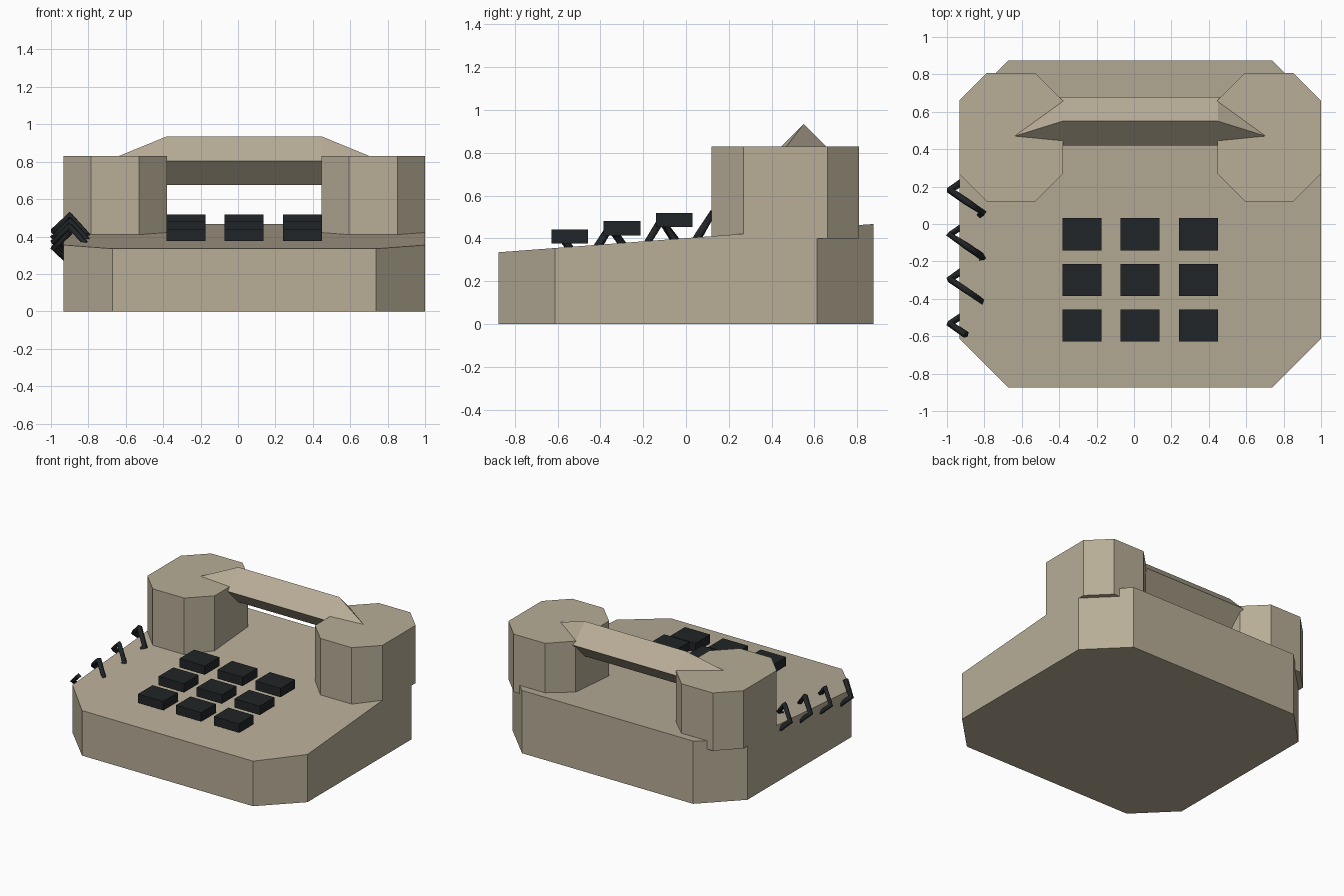
import bpy, math

if "Cube" in bpy.data.objects:
    bpy.data.objects.remove(bpy.data.objects["Cube"])

CX = 0.033  # middle of the telephone body; the cord sticks out to the left


def material(name, rgb):
    m = bpy.data.materials.new(name)
    m.diffuse_color = (*rgb, 1)
    m.use_nodes = True
    m.node_tree.nodes["Principled BSDF"].inputs["Base Color"].default_value = m.diffuse_color
    return m


tan = material("tan_plastic", (0.48, 0.42, 0.31))
black = material("black_plastic", (0.015, 0.018, 0.02))


def mesh_object(name, verts, faces, mat):
    me = bpy.data.meshes.new(name)
    me.from_pydata(verts, [], faces)
    me.materials.append(mat)
    ob = bpy.data.objects.new(name, me)
    bpy.context.collection.objects.link(ob)
    return ob


def loft(name, rings, mat):
    """Skin equal-sized rings of points and cap both ends."""
    n = len(rings[0])
    verts = [p for r in rings for p in r]
    faces = [(k*n + i, k*n + (i+1) % n, (k+1)*n + (i+1) % n, (k+1)*n + i)
             for k in range(len(rings) - 1) for i in range(n)]
    faces += [tuple(reversed(range(n))), tuple(range(len(verts) - n, len(verts)))]
    return mesh_object(name, verts, faces, mat)


def cut_rect(cx, cy, hx, hy, c):
    """Rectangle with chamfered corners, counter-clockwise."""
    pts = [(hx, -hy+c), (hx, hy-c), (hx-c, hy), (-hx+c, hy),
           (-hx, hy-c), (-hx, -hy+c), (-hx+c, -hy), (hx-c, -hy)]
    return [(cx + x, cy + y) for x, y in pts]


# Body with sloping top
outline = cut_rect(CX, 0, 0.967, 0.875, 0.263)
loft("body", [[(x, y, 0) for x, y in outline],
              [(x, y, 0.401 + 0.0755*y) for x, y in outline]], tan)

# Earpiece and mouthpiece
for name, side in (("earpiece", -1), ("mouthpiece", 1)):
    pts = cut_rect(CX + side*0.69, 0.464, 0.277, 0.344, 0.148)
    loft(name, [[(x, y, z) for x, y in pts] for z in (0.40, 0.83)], tan)

# Handle: diamond bar whose ends dip into the two pieces
diamond = [(0, 0.13), (-0.13, 0), (0, -0.13), (0.13, 0)]
path = [(-0.69, 0.464, 0.692), (-0.415, 0.55, 0.805),
        (0.415, 0.55, 0.805), (0.69, 0.464, 0.692)]
loft("handle", [[(CX + x, y + dy, z + dz) for dy, dz in diamond]
                for x, y, z in path], tan)

# Nine keys stepping up the slope
for row in range(3):
    for col in range(3):
        bpy.ops.mesh.primitive_cube_add(size=1, location=(
            CX + (col - 1)*0.312, -0.543 + row*0.244, 0.408 + row*0.039))
        key = bpy.context.object
        key.name = f"key_{row}_{col}"
        key.scale = (0.208, 0.172, 0.066)
        key.data.materials.append(black)

# Coiled cord: helix with four points per turn
cu = bpy.data.curves.new("cord", 'CURVE')
cu.dimensions = '3D'
cu.bevel_depth = 0.02
cu.bevel_resolution = 0
cu.use_fill_caps = True
sp = cu.splines.new('POLY')
N = 15
sp.points.add(N - 1)
for i in range(N):
    a = -math.pi/2 - i*math.pi/2
    y = 0.24 - i*0.0595
    sp.points[i].co = (-0.897 + 0.088*math.cos(a), y,
                       0.408 + 0.125*y + 0.09*math.sin(a), 1)
cu.materials.append(black)
cord = bpy.data.objects.new("cord", cu)
bpy.context.collection.objects.link(cord)
